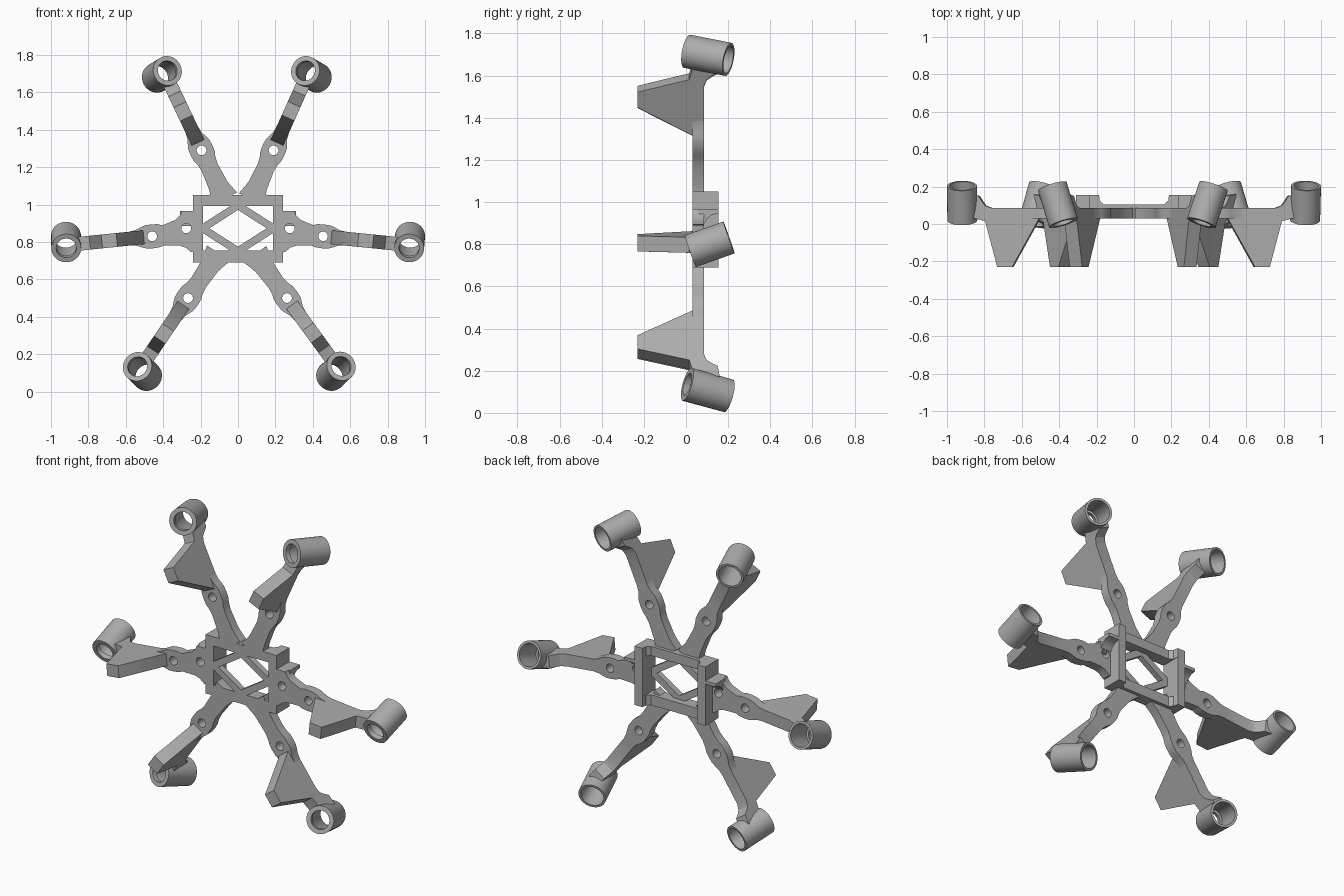
import bpy, bmesh
from math import tau, radians
from mathutils import Vector

cube = bpy.data.objects.get("Cube")
if cube:
    bpy.data.objects.remove(cube, do_unlink=True)

grey = bpy.data.materials.new("matte grey")
grey.use_nodes = True
colour = (0.42, 0.42, 0.42, 1)
grey.diffuse_color = colour
grey.node_tree.nodes["Principled BSDF"].inputs["Base Color"].default_value = colour

X, Y, Z = Vector((1, 0, 0)), Vector((0, 1, 0)), Vector((0, 0, 1))
FRONT, BACK = 0.03, 0.085          # faces of the flat arm plate


def finish(name, bm):
    bmesh.ops.recalc_face_normals(bm, faces=bm.faces)
    mesh = bpy.data.meshes.new(name)
    bm.to_mesh(mesh)
    bm.free()
    mesh.materials.append(grey)
    obj = bpy.data.objects.new(name, mesh)
    bpy.context.collection.objects.link(obj)
    return obj


def prism(name, pts, u, v, w, near, far, origin=Vector()):
    """Outline in the u/v plane, extruded along w from near to far."""
    bm = bmesh.new()
    face = bm.faces.new([bm.verts.new(origin + u * a + v * b + w * near) for a, b in pts])
    new = bmesh.ops.extrude_face_region(bm, geom=[face])["geom"]
    bmesh.ops.translate(bm, vec=w * (far - near),
                        verts=[g for g in new if isinstance(g, bmesh.types.BMVert)])
    return finish(name, bm)


def lathe(name, profile, start, end):
    """Closed (radius, height) profile turned about the line start-end."""
    bm = bmesh.new()
    verts = [bm.verts.new((r, 0, h)) for r, h in profile]
    edges = [bm.edges.new((verts[i - 1], verts[i])) for i in range(len(verts))]
    bmesh.ops.spin(bm, geom=verts + edges, cent=(0, 0, 0), axis=Z,
                   angle=tau, steps=48, use_duplicate=False)
    bmesh.ops.remove_doubles(bm, verts=bm.verts, dist=0.0001)
    turn = (end - start).to_track_quat("Z", "Y").to_matrix().to_4x4()
    bm.transform(turn)
    bmesh.ops.translate(bm, vec=start, verts=bm.verts)
    return finish(name, bm)


def rod(start, end, radius):
    """Solid cylinder used as a cutter."""
    bm = bmesh.new()
    bmesh.ops.create_cone(bm, cap_ends=True, segments=32, radius1=radius,
                          radius2=radius, depth=(end - start).length)
    bm.transform((end - start).to_track_quat("Z", "Y").to_matrix().to_4x4())
    bmesh.ops.translate(bm, vec=(start + end) / 2, verts=bm.verts)
    return finish("cutter", bm)


def cut(obj, cutter):
    cutter.hide_render = True
    mod = obj.modifiers.new("cut", "BOOLEAN")
    mod.operation, mod.solver, mod.object = "DIFFERENCE", "EXACT", cutter
    bpy.context.view_layer.objects.active = obj
    bpy.ops.object.modifier_apply(modifier=mod.name)
    bpy.data.objects.remove(cutter, do_unlink=True)


def drill(obj, x, z):
    cut(obj, rod(Vector((x, -0.1, z)), Vector((x, 0.2, z)), 0.026))


# Central frame: channel-shaped section with a rectangular window
half = [(0.24, FRONT), (0.24, 0.155), (0.187, 0.155), (0.183, 0.125), (0.163, 0.105)]
frame = prism("central_frame", half + [(-x, y) for x, y in reversed(half)],
              X, Y, Z, 0.69, 1.05)
cut(frame, prism("cutter", [(-0.187, 0.753), (0.187, 0.753), (0.187, 0.993), (-0.187, 0.993)],
                 X, Z, Y, -0.1, 0.3))

# Diamond lattice in the window
for sx in (1, -1):
    for sz in (1, -1):
        a, b = Vector((sx * 0.19, 0)), Vector((0, sz * 0.122))
        off = Vector((-(b - a).y, (b - a).x)).normalized() * 0.02
        pts = [a + off, b + off, b - off, a - off]
        prism("lattice_bar", [(p.x, p.y + 0.873) for p in pts], X, Z, Y, FRONT, 0.065)

# Side shoulders with a curved rib on the back
for side, word in ((1, "left"), (-1, "right")):
    outline = [(0.2, 0.965), (0.30, 0.965), (0.312, 0.94), (0.335, 0.918), (0.37, 0.903),
               (0.41, 0.887), (0.46, 0.88), (0.46, 0.78), (0.39, 0.782), (0.31, 0.78),
               (0.28, 0.77), (0.25, 0.745), (0.2, 0.745)]
    shoulder = prism(word + "_shoulder", outline, X * side, Z, Y, FRONT, BACK)
    drill(shoulder, side * 0.277, 0.873)
    drill(shoulder, side * 0.456, 0.83)
    rib = [(0.06, 0.965), (0.155, 0.965), (0.155, 0.945), (0.125, 0.94),
           (0.1, 0.922), (0.088, 0.9), (0.06, 0.885)]
    prism(word + "_rib", rib, Y, Z, X * side, 0.23, 0.31)


def arm(name, hole, front, back, inner):
    """Flat arm with a drilled boss, a front fin and a tilted end socket."""
    front, back = Vector(front), Vector(back)
    origin = Vector((hole[0], 0, hole[1]))
    along = front.lerp(back, 0.25) - origin
    along.y = 0
    along.normalize()
    across = along.cross(Y)

    # plate, bulging around the hole
    edge = [(-0.06, 0.053), (-0.035, 0.062), (0, 0.064), (0.035, 0.062),
            (0.06, 0.053), (0.085, 0.042), (0.12, 0.037)]
    if inner:
        edge = [(-inner, 0.075), (0.05 - inner, 0.06), (0.08 - inner, 0.053),
                (-0.1, 0.047)] + edge
    plate = prism(name + "_arm", edge + [(s, -w) for s, w in reversed(edge)],
                  along, across, Y, FRONT, BACK, origin)
    drill(plate, *hole)

    # fin, outer arm and flared neck in one side profile
    side = [(0.045, FRONT), (0.19, -0.23), (0.27, -0.23), (0.335, 0.015), (0.39, 0.03),
            (0.43, 0.03), (0.43, 0.16), (0.37, 0.15), (0.352, 0.12), (0.335, 0.098),
            (0.3, BACK), (0.12, BACK), (0.12, 0.06), (0.045, 0.06)]
    fin = prism(name + "_fin", side, along, Y, across, -0.037, 0.037, origin)
    axis = (back - front).normalized()
    cut(fin, rod(front - axis * 0.1, back + axis * 0.1, 0.072))

    # hollow socket with a narrower lip at the front
    size = (back - front).length
    lathe(name + "_socket", [(0.08, 0), (0.08, size), (0.066, size),
                             (0.066, 0.03), (0.054, 0.03), (0.054, 0)], front, back)


arm("upper_left", (0.19, 1.29), (0.36, 0.006, 1.715), (0.425, 0.201, 1.677), 0.285)
arm("upper_right", (-0.195, 1.29), (-0.377, 0.006, 1.715), (-0.437, 0.201, 1.677), 0.285)
arm("middle_left", (0.454, 0.83), (0.915, 0.02, 0.767), (0.92, 0.204, 0.832), 0)
arm("middle_right", (-0.459, 0.83), (-0.918, 0.02, 0.767), (-0.92, 0.204, 0.832), 0)
arm("lower_left", (0.262, 0.5), (0.552, 0.006, 0.136), (0.495, 0.201, 0.081), 0.29)
arm("lower_right", (-0.267, 0.5), (-0.538, 0.006, 0.134), (-0.484, 0.201, 0.081), 0.29)

# Smooth the round walls, keep the edges crisp
for obj in bpy.context.scene.objects:
    obj.select_set(obj.type == "MESH")
bpy.ops.object.shade_smooth_by_angle(angle=radians(30))
